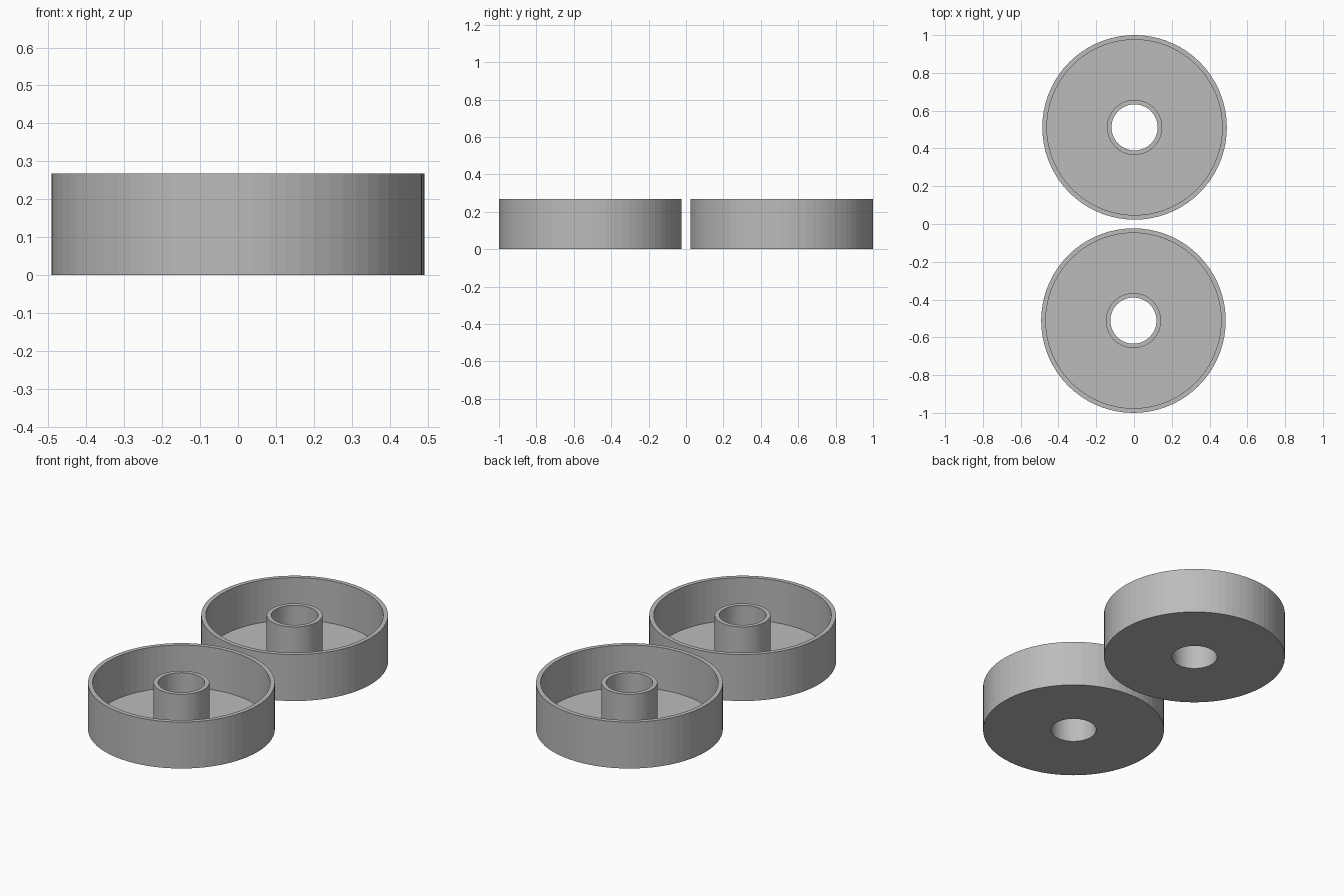
import bpy, bmesh, math

if "Cube" in bpy.data.objects:
    bpy.data.objects.remove(bpy.data.objects["Cube"])

R_OUT, R_WALL = 0.4885, 0.464     # outer wall
R_HUB, R_HOLE = 0.146, 0.122      # central tube
HEIGHT, FLOOR = 0.268, 0.024
SEGMENTS = 72

grey = bpy.data.materials.new("plain grey")
grey.diffuse_color = (0.5, 0.5, 0.5, 1)
grey.use_nodes = True
grey.node_tree.nodes["Principled BSDF"].inputs["Base Color"].default_value = grey.diffuse_color

# Closed cross-section (radius, height), revolved around z
PROFILE = [(R_HOLE, 0), (R_OUT, 0), (R_OUT, HEIGHT), (R_WALL, HEIGHT),
           (R_WALL, FLOOR), (R_HUB, FLOOR), (R_HUB, HEIGHT), (R_HOLE, HEIGHT)]


def round_tray(name, x, y):
    bm = bmesh.new()
    rings = []
    for i in range(SEGMENTS):
        a = 2 * math.pi * i / SEGMENTS
        rings.append([bm.verts.new((r * math.cos(a), r * math.sin(a), z)) for r, z in PROFILE])
    n = len(PROFILE)
    for i in range(SEGMENTS):
        a, b = rings[i], rings[(i + 1) % SEGMENTS]
        for j in range(n):
            k = (j + 1) % n
            bm.faces.new((a[j], b[j], b[k], a[k]))
    bmesh.ops.recalc_face_normals(bm, faces=bm.faces)
    mesh = bpy.data.meshes.new(name)
    bm.to_mesh(mesh)
    bm.free()
    mesh.materials.append(grey)
    tray = bpy.data.objects.new(name, mesh)
    tray.location = (x, y, 0)
    bpy.context.collection.objects.link(tray)


# Two matching trays, one behind the other
round_tray("front_tray", -0.003, -0.5115)
round_tray("back_tray", 0.003, 0.5115)
